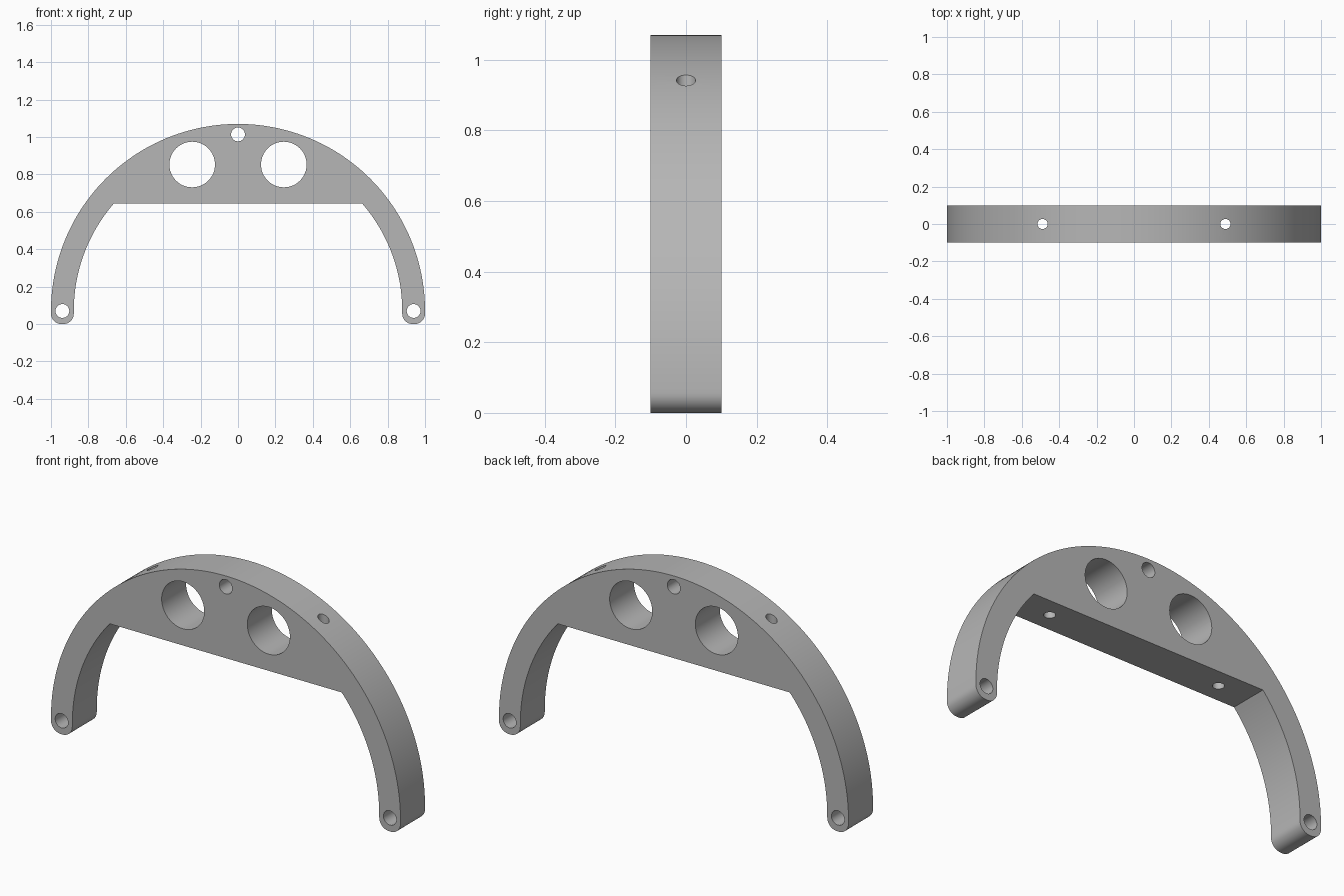
import bpy, bmesh
from math import sin, cos, asin, pi, radians
from mathutils import Matrix

cube = bpy.data.objects.get("Cube")
if cube:
    bpy.data.objects.remove(cube, do_unlink=True)

OUTER, INNER, CENTRE_Z, DEPTH = 1.0, 0.878, 0.07, 0.2
WEB_Z, TIP = 0.645, 0.056

grey = bpy.data.materials.new("plain grey")
grey.use_nodes = True
grey.diffuse_color = (0.47, 0.47, 0.47, 1)
grey.node_tree.nodes["Principled BSDF"].inputs["Base Color"].default_value = grey.diffuse_color


def arc(cx, cz, r, start, end, steps):
    """Points on an arc in the front plane, angles in radians."""
    angles = [start + (end - start) * i / steps for i in range(steps + 1)]
    return [(cx + r * cos(a), cz + r * sin(a)) for a in angles]


def add_object(name, bm):
    mesh = bpy.data.meshes.new(name)
    bmesh.ops.recalc_face_normals(bm, faces=bm.faces)
    bm.to_mesh(mesh)
    bm.free()
    mesh.materials.append(grey)
    obj = bpy.data.objects.new(name, mesh)
    bpy.context.collection.objects.link(obj)
    return obj


# Right half of the outline: crown, outer arc, rounded foot, inner arc, web corner
half = arc(0, CENTRE_Z, OUTER, pi / 2, 0, 48)
half += arc(OUTER - TIP, TIP, TIP, 0, -pi / 2, 10)
half += arc(INNER + TIP, TIP, TIP, -pi / 2, -pi, 10)
half += arc(0, CENTRE_Z, INNER, 0, asin((WEB_Z - CENTRE_Z) / INNER), 24)
outline = half + [(-x, z) for x, z in reversed(half[1:])]

# Arched frame, extruded from front to back
bm = bmesh.new()
face = bm.faces.new([bm.verts.new((x, -DEPTH / 2, z)) for x, z in outline])
extruded = bmesh.ops.extrude_face_region(bm, geom=[face])["geom"]
bmesh.ops.translate(bm, vec=(0, DEPTH, 0),
                    verts=[v for v in extruded if isinstance(v, bmesh.types.BMVert)])
frame = add_object("arched_frame", bm)

# All drill holes: front-to-back ones, then the vertical pair through the web
bm = bmesh.new()


def drill(x, z, r, length, turn):
    bmesh.ops.create_cone(bm, cap_ends=True, segments=48, radius1=r, radius2=r, depth=length,
                          matrix=Matrix.Translation((x, 0, z)) @ Matrix.Rotation(turn, 4, "X"))


drill(0, 1.014, 0.037, 0.4, pi / 2)
for side in (-1, 1):
    drill(side * 0.245, 0.853, 0.122, 0.4, pi / 2)
    drill(side * 0.939, CENTRE_Z, 0.037, 0.4, pi / 2)
    drill(side * 0.489, 0.8, 0.027, 0.6, 0)
cutter = add_object("hole_cutter", bm)

cut = frame.modifiers.new("holes", "BOOLEAN")
cut.operation = "DIFFERENCE"
cut.solver = "EXACT"
cut.object = cutter
bpy.ops.object.select_all(action="DESELECT")
frame.select_set(True)
bpy.context.view_layer.objects.active = frame
bpy.ops.object.modifier_apply(modifier=cut.name)
bpy.data.objects.remove(cutter, do_unlink=True)

# Smooth curved walls with sharp rims
bpy.ops.object.shade_smooth_by_angle(angle=radians(30))
